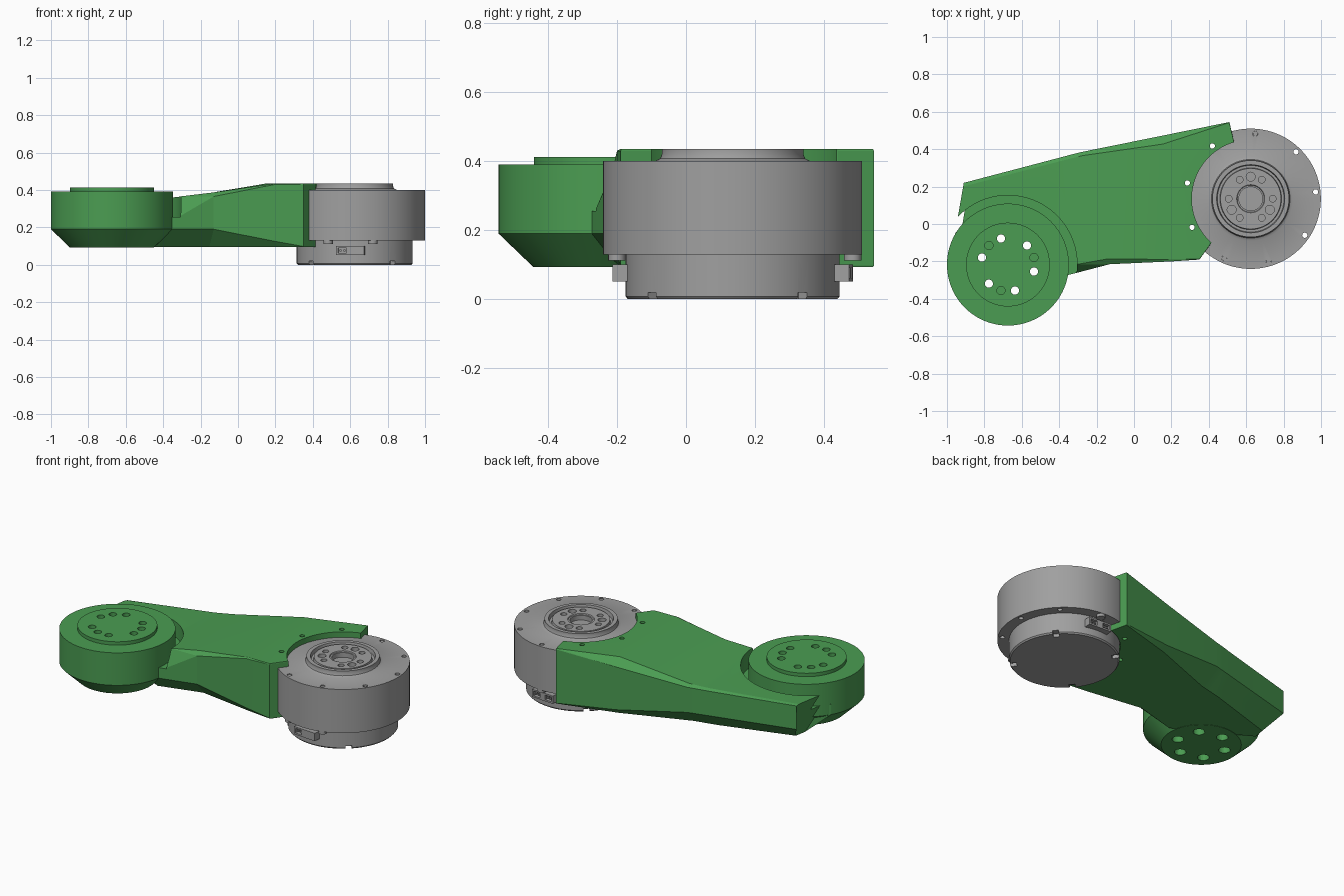
import bpy, bmesh, math
from mathutils import Vector

if "Cube" in bpy.data.objects:
    bpy.data.objects.remove(bpy.data.objects["Cube"])

MX, MY = 0.624, 0.135      # motor axis
HX, HY = -0.674, -0.217    # hub axis
SEG = 96


def material(name, color):
    m = bpy.data.materials.new(name)
    m.diffuse_color = (*color, 1)
    m.use_nodes = True
    m.node_tree.nodes["Principled BSDF"].inputs["Base Color"].default_value = m.diffuse_color
    return m


green = material("green", (0.07, 0.335, 0.084))
grey = material("grey", (0.35, 0.35, 0.35))


def new_object(name, bm, mat=None):
    bmesh.ops.recalc_face_normals(bm, faces=bm.faces)
    me = bpy.data.meshes.new(name)
    bm.to_mesh(me)
    bm.free()
    ob = bpy.data.objects.new(name, me)
    bpy.context.collection.objects.link(ob)
    me.materials.append(mat or grey)
    return ob


def add_lathe(bm, profile, x, y, seg=SEG):
    """Revolve (radius, z) points, first and last becoming flat caps."""
    rings = [[bm.verts.new((x + r * math.cos(math.tau * i / seg),
                            y + r * math.sin(math.tau * i / seg), z))
              for i in range(seg)] for r, z in profile]
    for a, b in zip(rings, rings[1:]):
        for i in range(seg):
            j = (i + 1) % seg
            bm.faces.new((a[i], a[j], b[j], b[i]))
    bm.faces.new(rings[0][::-1])
    bm.faces.new(rings[-1])


def lathe(name, profile, x, y, mat=None, seg=SEG):
    bm = bmesh.new()
    add_lathe(bm, profile, x, y, seg)
    return new_object(name, bm, mat)


def polar(cx, cy, r, deg):
    a = math.radians(deg)
    return cx + r * math.cos(a), cy + r * math.sin(a)


def pins(name, cx, cy, ring, angles, r, z0, z1, mat=None):
    """Ring of separate cylinders in one mesh."""
    bm = bmesh.new()
    for a in angles:
        add_lathe(bm, [(r, z0), (r, z1)], *polar(cx, cy, ring, a), 20)
    return new_object(name, bm, mat)


def boxes(name, items):
    """Boxes given as (radius, angle, z, sideways offset, size) around the motor axis."""
    bm = bmesh.new()
    for r, deg, z, off, size in items:
        a = math.radians(deg)
        rad, tan = Vector((math.cos(a), math.sin(a), 0)), Vector((-math.sin(a), math.cos(a), 0))
        for v in bmesh.ops.create_cube(bm, size=1)["verts"]:
            c = v.co.copy()
            v.co = (Vector((MX, MY, z)) + rad * (r + c.x * size[0])
                    + tan * (off + c.y * size[1]) + Vector((0, 0, c.z * size[2])))
    return new_object(name, bm)


def boolean(ob, other, op="DIFFERENCE"):
    m = ob.modifiers.new(op, "BOOLEAN")
    m.operation, m.object, m.solver = op, other, "EXACT"
    bpy.context.view_layer.objects.active = ob
    bpy.ops.object.modifier_apply(modifier=m.name)
    bpy.data.objects.remove(other)


def smooth(ob, deg=30):
    bpy.ops.object.select_all(action="DESELECT")
    ob.select_set(True)
    bpy.context.view_layer.objects.active = ob
    bpy.ops.object.shade_smooth_by_angle(angle=math.radians(deg))


# Arm: lofted sections
# front xy, back xy, front/back upper z, front/back top z, front/back top inset,
# side low z, bottom inset, bottom x shift
stations = [
    ((-.957, -.05), (-.91, .22), .33, .335, .34, .34, .03, .02, .19, .10, .09),
    ((-.42, -.29), (-.40, .354), .26, .342, .355, .352, .045, .02, .19, .10, 0),
    ((-.31, -.262), (-.34, .37), .26, .344, .365, .356, .045, .02, .19, .10, 0),
    ((-.13, -.215), (-.28, .385), .365, .345, .386, .362, .03, .02, .19, .10, 0),
    ((.20, -.20), (.15, .472), .43, .39, .435, .435, .01, .045, .125, .03, 0),
    ((.35, -.19), (.51, .545), .43, .43, .435, .435, .003, .003, .098, .003, 0),
    ((.415, -.10), (.535, .44), .43, .43, .435, .435, .003, .003, .098, .003, 0),
]
bm = bmesh.new()
loops = []
for f, b, zf, zb, ztf, ztb, tf, tb, zl, ins, sx in stations:
    f, b = Vector((*f, 0)), Vector((*b, 0))
    u = (b - f).normalized()
    s = Vector((sx, 0, 0))
    pts = [(f, zl), (f, zf), (f + u * tf, ztf), (b - u * tb, ztb), (b, zb), (b, zl),
           (b - u * ins + s, .094), (f + u * ins + s, .094)]
    loops.append([bm.verts.new((p.x, p.y, z)) for p, z in pts])
for a, b in zip(loops, loops[1:]):
    for i in range(8):
        j = (i + 1) % 8
        bm.faces.new((a[i], a[j], b[j], b[i]))
bm.faces.new(loops[0][::-1])
bm.faces.new(loops[-1])
bmesh.ops.triangulate(bm, faces=bm.faces)
arm = new_object("arm", bm, green)

# Hub clearance, motor opening and motor seat
boolean(arm, lathe("hub_clearance", [(.37, .255), (.37, .6)], HX, HY, green))
boolean(arm, lathe("motor_opening", [(.315, -.1), (.315, .6)], MX, MY, green))
boolean(arm, lathe("motor_seat", [(.377, .129), (.377, .401)], MX, MY, green))
boolean(arm, pins("flange_holes", MX, MY, .349, (126, 166, 206), .014, 0, .6, green))

# Hub with raised disc and bolt holes
hub = lathe("hub", [(.225, .093), (.326, .19), (.326, .391), (.224, .391), (.224, .412)],
            HX, HY, green)
boolean(arm, hub, "UNION")
through = [45 + 60 * k for k in range(6)]
boolean(arm, pins("hub_holes", HX, HY, .144, through, .022, 0, .6, green))
boolean(arm, pins("hub_counterbores", HX, HY, .144, through, .033, 0, .33, green))
boolean(arm, pins("hub_blind_holes", HX, HY, .144, (15, 135, 255), .022, .3, .6, green))
smooth(arm, 10)

# Motor body with output face
motor = lathe("motor", [
    (.303, 0), (.31, .008), (.31, .13), (.375, .13), (.375, .40), (.225, .40), (.21, .408),
    (.205, .42), (.205, .435), (.182, .435), (.178, .412), (.165, .412), (.162, .43),
    (.075, .43), (.072, .424), (.063, .424), (.063, .395)], MX, MY)
boolean(motor, pins("rim_holes", MX, MY, .349, [6 + 40 * k for k in range(9)], .014, .05, .6))
boolean(motor, pins("output_holes", MX, MY, .118, (90, 210, 330), .024, .40, .6))
boolean(motor, pins("output_small_holes", MX, MY, .118, range(0, 360, 60), .018, .40, .6))
boolean(motor, boxes("rim_notches", [(.31, 41 + 90 * k, 0, 0, (.08, .035, .04)) for k in range(4)]))
smooth(motor)

# Rim screws
screws = pins("rim_screws", MX, MY, .349, (86, 246, 286), .0135, .12, .395)
smooth(screws)
heads = pins("rim_screw_heads", MX, MY, .349, (86, 246, 286), .025, .112, .13)
smooth(heads)

# Cable connectors, front and back
for name, deg in (("front_connector", 266), ("back_connector", 86)):
    plug = boxes(name, [(.309, deg, .076, 0, (.07, .15, .048))])
    boolean(plug, boxes("sockets", [(.344, deg, .076, o, (.05, .045, .028))
                                    for o in (-.042, .042)]))
    boxes(name + "_pins", [(.329, deg, .076, s * .042 + o, (.02, .01, .01))
                           for s in (-1, 1) for o in (-.011, .011)])
